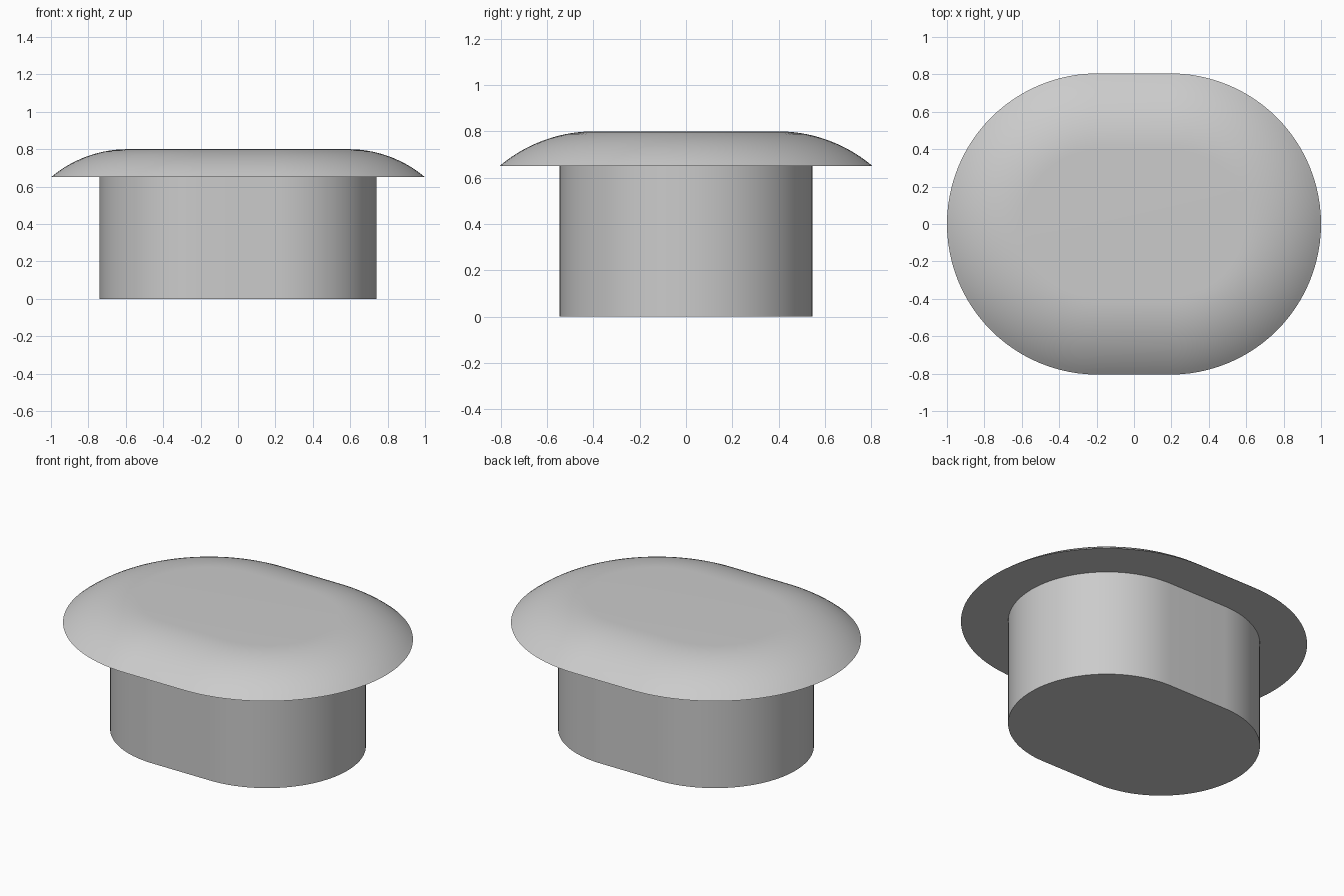
import bpy
import bmesh
from math import sin, cos, pi, asin, radians

cube = bpy.data.objects.get("Cube")
if cube:
    bpy.data.objects.remove(cube, do_unlink=True)

HALF_STRAIGHT = 0.195   # half length of the straight sides
STEM_RADIUS = 0.545
RIM_RADIUS = 0.805
FLAT_RADIUS = 0.395     # flat area on top of the cap
RIM_Z, TOP_Z = 0.65, 0.80
END_SEGMENTS = 48
DOME_STEPS = 14

grey = bpy.data.materials.new("light grey")
grey.use_nodes = True
colour = (0.6, 0.6, 0.6, 1)
grey.diffuse_color = colour
grey.node_tree.nodes["Principled BSDF"].inputs["Base Color"].default_value = colour


def stadium(radius, z):
    """Outline with two round ends joined by straight sides."""
    points = []
    for side, start in ((1, -pi / 2), (-1, pi / 2)):
        for i in range(END_SEGMENTS + 1):
            a = start + pi * i / END_SEGMENTS
            points.append((side * HALF_STRAIGHT + radius * cos(a), radius * sin(a), z))
    return points


def loft(name, profile, cap_bottom=False, cap_top=False):
    """Skin stadium rings that follow a (radius, height) profile."""
    bm = bmesh.new()
    rings = [[bm.verts.new(p) for p in stadium(r, z)] for r, z in profile]
    for low, high in zip(rings, rings[1:]):
        for i in range(len(low)):
            j = (i + 1) % len(low)
            bm.faces.new((low[i], low[j], high[j], high[i]))
    if cap_bottom:
        bm.faces.new(rings[0][::-1])
    if cap_top:
        bm.faces.new(rings[-1])
    mesh = bpy.data.meshes.new(name)
    bm.to_mesh(mesh)
    bm.free()
    mesh.materials.append(grey)
    mesh.shade_smooth()
    mesh.set_sharp_from_angle(angle=radians(30))
    obj = bpy.data.objects.new(name, mesh)
    bpy.context.collection.objects.link(obj)
    return obj


# Stem: straight plug with a flat base
loft("stem", [(STEM_RADIUS, 0), (STEM_RADIUS, RIM_Z)], cap_bottom=True)

# Cap: flat underside, then an arc that meets the flat top tangentially
width, height = RIM_RADIUS - FLAT_RADIUS, TOP_Z - RIM_Z
arc_radius = (width ** 2 + height ** 2) / (2 * height)
sweep = asin(width / arc_radius)
profile = [(STEM_RADIUS, RIM_Z)]
for k in range(DOME_STEPS + 1):
    a = sweep * (1 - k / DOME_STEPS)
    profile.append((FLAT_RADIUS + arc_radius * sin(a),
                    TOP_Z - arc_radius * (1 - cos(a))))
loft("cap", profile, cap_top=True)
